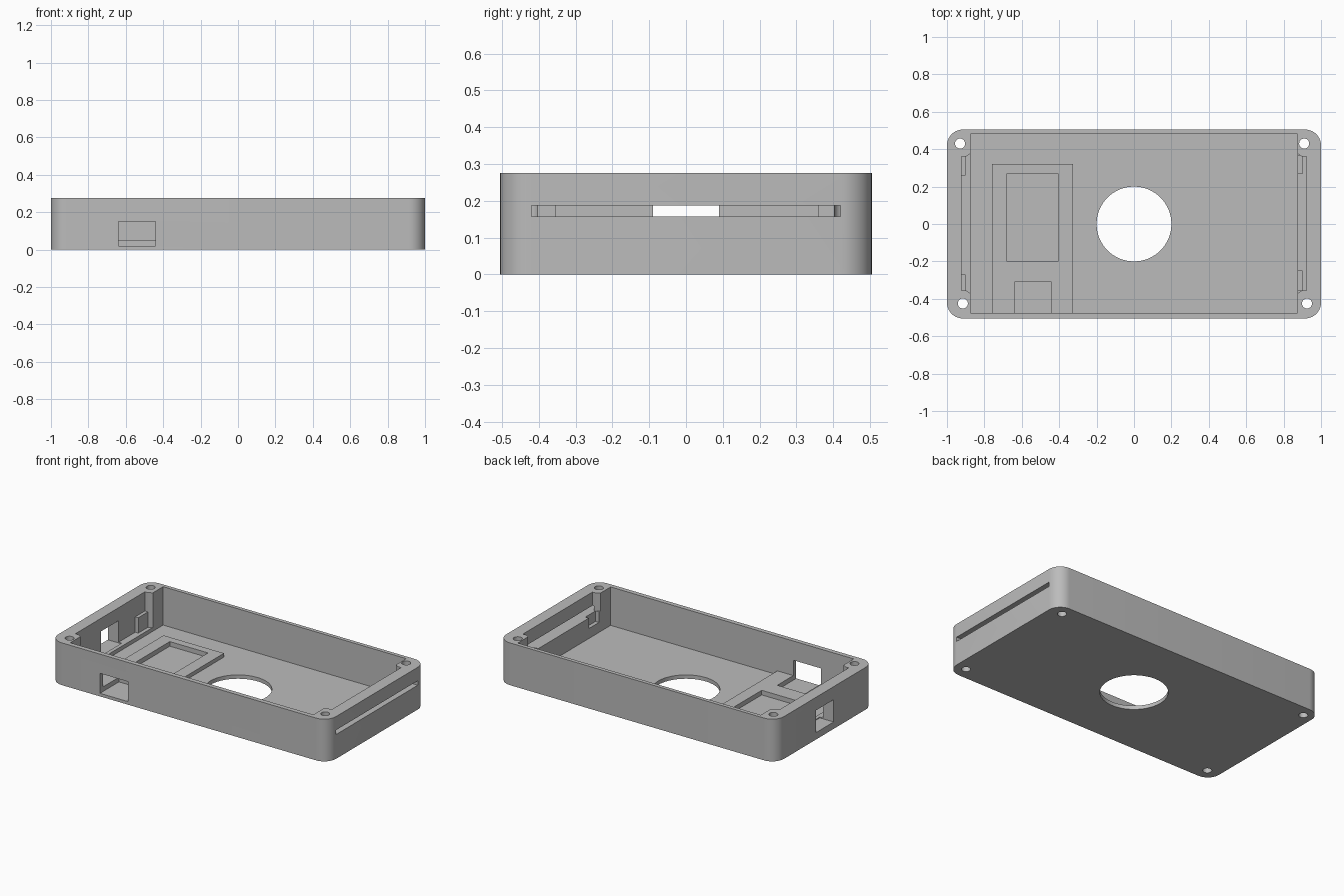
import bpy, bmesh, math

cube = bpy.data.objects.get("Cube")
if cube:
    bpy.data.objects.remove(cube, do_unlink=True)

grey = bpy.data.materials.new("plain grey")
grey.use_nodes = True
GREY = (0.5, 0.5, 0.5, 1)
grey.diffuse_color = GREY
grey.node_tree.nodes["Principled BSDF"].inputs["Base Color"].default_value = GREY


def prism(name, outline, z0, z1):
    """Solid made by raising a flat outline from z0 to z1."""
    bm = bmesh.new()
    face = bm.faces.new([bm.verts.new((x, y, z0)) for x, y in outline])
    up = bmesh.ops.extrude_face_region(bm, geom=[face])["geom"]
    bmesh.ops.translate(bm, vec=(0, 0, z1 - z0),
                        verts=[v for v in up if isinstance(v, bmesh.types.BMVert)])
    bmesh.ops.recalc_face_normals(bm, faces=bm.faces)
    mesh = bpy.data.meshes.new(name)
    bm.to_mesh(mesh)
    bm.free()
    mesh.materials.append(grey)
    ob = bpy.data.objects.new(name, mesh)
    bpy.context.collection.objects.link(ob)
    return ob


def box(name, x0, x1, y0, y1, z0, z1):
    return prism(name, [(x0, y0), (x1, y0), (x1, y1), (x0, y1)], z0, z1)


def arc(cx, cy, r, start, sweep, steps):
    return [(cx + r * math.cos(math.radians(start + sweep * i / steps)),
             cy + r * math.sin(math.radians(start + sweep * i / steps)))
            for i in range(steps)]


def combine(target, tool, operation="DIFFERENCE"):
    mod = target.modifiers.new("shape", "BOOLEAN")
    mod.operation, mod.object, mod.solver = operation, tool, "EXACT"
    bpy.context.view_layer.objects.active = target
    bpy.ops.object.modifier_apply(modifier=mod.name)
    bpy.data.objects.remove(tool, do_unlink=True)


# Outer block with rounded upright corners
W, D, H, R = 1.0, 0.505, 0.275, 0.085
FLOOR, PAD, TOP = 0.025, 0.05, 0.4
outline = []
for sx, sy, start in ((1, 1, 0), (-1, 1, 90), (-1, -1, 180), (1, -1, 270)):
    cx, cy = sx * (W - R), sy * (D - R)
    outline += arc(cx, cy, R, start, 90, 10)
    end = math.radians(start + 90)
    outline.append((cx + R * math.cos(end), cy + R * math.sin(end)))
case = prism("case_shell", outline, 0, H)

# Main cavity
combine(case, box("cavity", -0.875, 0.875, -0.475, 0.48, FLOOR, TOP))

# Raised pad on the floor, with a sunk bay
combine(case, box("pad", -0.76, -0.325, -0.49, 0.32, 0.01, PAD), "UNION")
combine(case, box("bay", -0.68, -0.405, -0.2, 0.27, 0.02, 0.1))

# End pockets with slanted ends
for side, low in ((-1, PAD), (1, 0.158)):
    pocket = [(0.8, -0.375), (0.875, -0.37), (0.9, -0.355), (0.922, -0.355),
              (0.922, 0.36), (0.9, 0.36), (0.875, 0.375), (0.8, 0.38)]
    combine(case, prism("pocket", [(side * x, y) for x, y in pocket], low, TOP))

# Rest blocks in the right pocket, notches in the left ledge
for y0, y1 in ((-0.365, -0.27), (0.26, 0.37)):
    combine(case, box("rest", -0.94, -0.9, y0, y1, 0.03, 0.15), "UNION")
for y0, y1 in ((-0.355, -0.25), (0.27, 0.365)):
    combine(case, box("notch", 0.86, 0.9, y0, y1, 0.09, 0.2))

# Wall openings: front port, right port, left card slot
combine(case, box("front_port", -0.64, -0.44, -0.6, -0.31, 0.02, 0.15))
combine(case, box("right_port", -1.1, -0.9, -0.09, 0.09, 0.045, 0.19))
combine(case, box("card_slot", 0.91, 1.1, -0.42, 0.42, 0.158, 0.187))

# Large floor opening and four screw holes
combine(case, prism("floor_hole", arc(0, 0, 0.2, 0, 360, 64), -0.1, 0.1))
for x, y in ((-0.93, 0.43), (0.91, 0.43), (-0.915, -0.425), (0.925, -0.425)):
    combine(case, prism("screw_hole", arc(x, y, 0.027, 0, 360, 24), -0.1, TOP))

# Smooth the round corners and holes, keep edges sharp
bpy.ops.object.select_all(action="DESELECT")
case.select_set(True)
bpy.context.view_layer.objects.active = case
bpy.ops.object.shade_smooth_by_angle(angle=math.radians(30))
